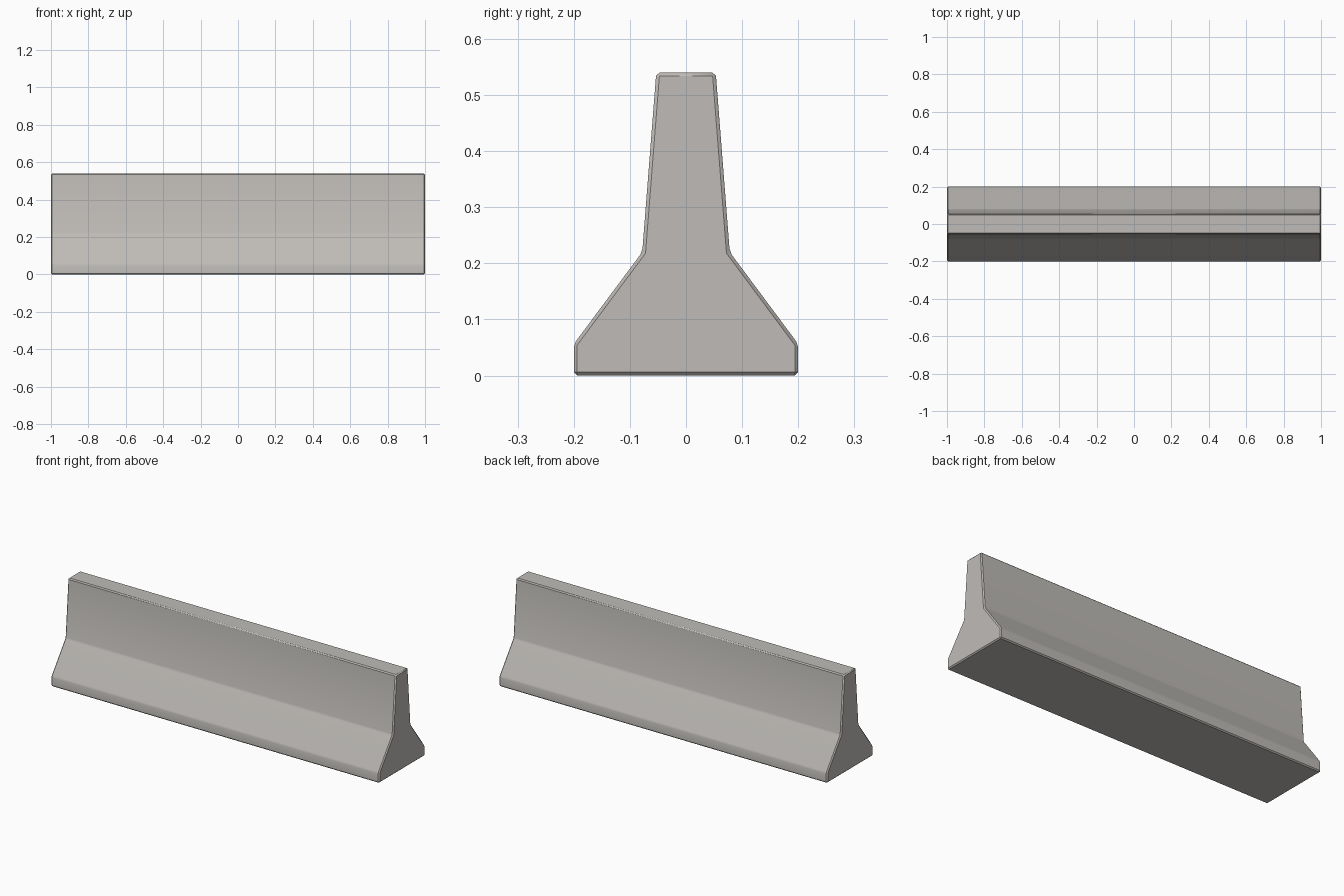
import bpy
import bmesh
import math

cube = bpy.data.objects.get("Cube")
if cube:
    bpy.data.objects.remove(cube, do_unlink=True)

# Concrete colour
concrete = bpy.data.materials.new("warm grey concrete")
concrete.use_nodes = True
colour = (0.52, 0.50, 0.475, 1)
concrete.diffuse_color = colour
shader = concrete.node_tree.nodes["Principled BSDF"]
shader.inputs["Base Color"].default_value = colour
shader.inputs["Roughness"].default_value = 0.8

# Half profile (y, z) from foot to top, mirrored into a closed section
half = [(0.2, 0), (0.2, 0.056), (0.078, 0.22), (0.053, 0.54)]
section = half + [(-y, z) for y, z in reversed(half)]

# Extrude the section along the barrier's length
bm = bmesh.new()
end = bm.faces.new([bm.verts.new((-1, y, z)) for y, z in section])
extruded = bmesh.ops.extrude_face_region(bm, geom=[end], use_keep_orig=True)
moved = [v for v in extruded["geom"] if isinstance(v, bmesh.types.BMVert)]
bmesh.ops.translate(bm, verts=moved, vec=(2, 0, 0))
bmesh.ops.recalc_face_normals(bm, faces=bm.faces[:])

# Narrow chamfer on every edge
bmesh.ops.bevel(bm, geom=bm.edges[:], offset=0.006, segments=1,
                profile=0.5, affect='EDGES', clamp_overlap=True)
bmesh.ops.recalc_face_normals(bm, faces=bm.faces[:])

mesh = bpy.data.meshes.new("barrier_body")
bm.to_mesh(mesh)
bm.free()
mesh.materials.append(concrete)
barrier = bpy.data.objects.new("barrier_body", mesh)
bpy.context.collection.objects.link(barrier)

# Soft waist and toe, crisp ends
bpy.ops.object.select_all(action='DESELECT')
barrier.select_set(True)
bpy.context.view_layer.objects.active = barrier
bpy.ops.object.shade_smooth_by_angle(angle=math.radians(35))
